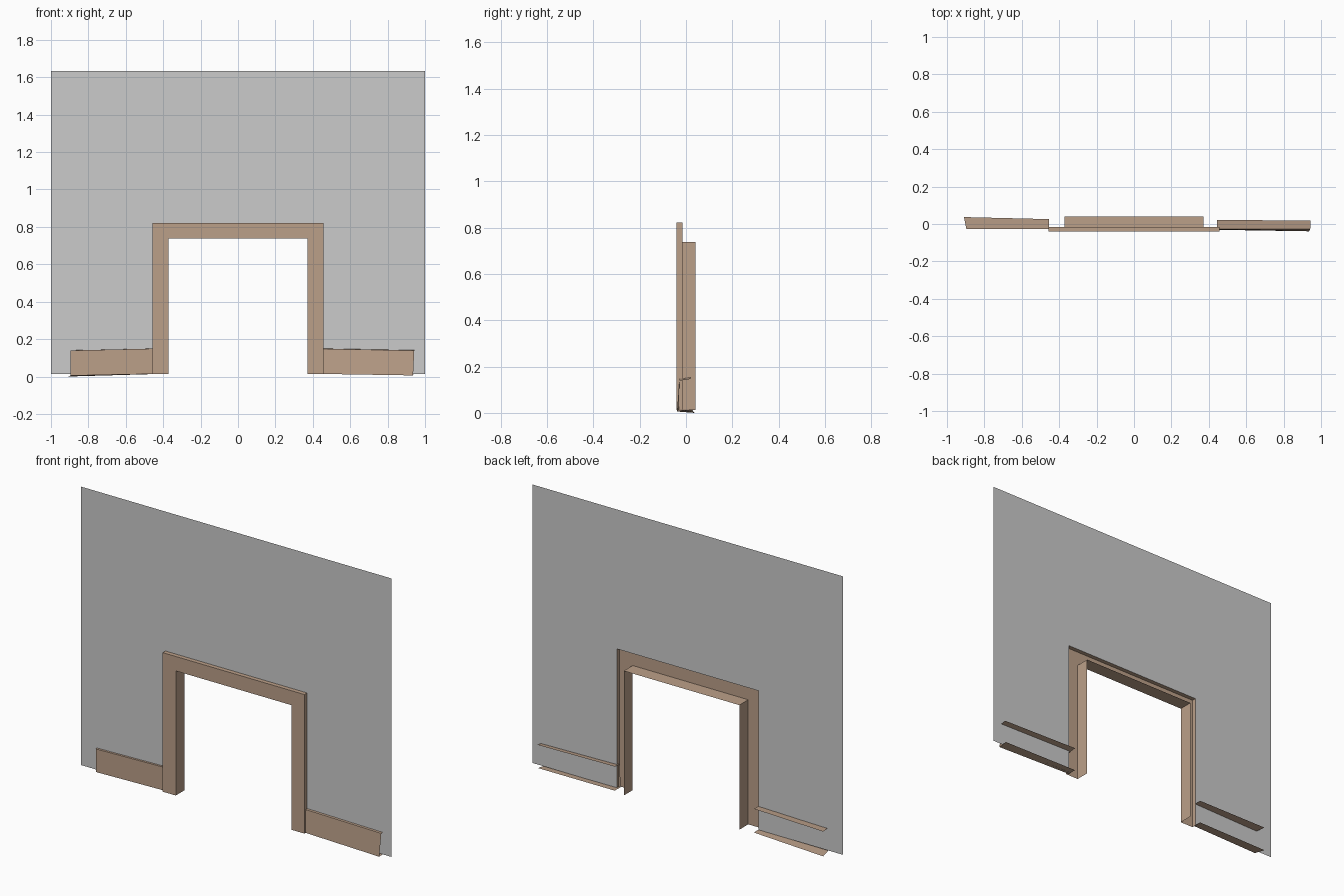
import bpy

if "Cube" in bpy.data.objects:
    bpy.data.objects.remove(bpy.data.objects["Cube"])

brown = bpy.data.materials.new("brown_wood")
brown.diffuse_color = (0.5, 0.35, 0.25, 1)
brown.use_nodes = True
brown.node_tree.nodes["Principled BSDF"].inputs["Base Color"].default_value = brown.diffuse_color


def sheet(name, verts, faces, mat=None):
    mesh = bpy.data.meshes.new(name)
    mesh.from_pydata(verts, [], faces)
    mesh.update()
    obj = bpy.data.objects.new(name, mesh)
    bpy.context.collection.objects.link(obj)
    if mat:
        mesh.materials.append(mat)
    return obj


def arch(half, top, y, base=0.013):
    """Door-shaped open path: up the left side, across, down the right."""
    return [(-half, y, base), (-half, y, top), (half, y, top), (half, y, base)]


FRONT, WALL, BACK = -0.041, -0.016, 0.041
OUT, IN, OUT_TOP, IN_TOP = 0.456, 0.372, 0.822, 0.738


# Strips joining consecutive arches
def arch_strips(name, paths, mat=None):
    verts = [v for p in paths for v in p]
    faces = [(4 * r + i, 4 * r + i + 1, 4 * r + i + 5, 4 * r + i + 4)
             for r in range(len(paths) - 1) for i in range(3)]
    return sheet(name, verts, faces, mat)


# Wall sheet with a door opening matching the casing outline
arch_strips("wall", [arch(1.0, 1.633, WALL), arch(OUT, OUT_TOP, WALL)])

# Door casing: outer return, front face, then the deep inner jamb
arch_strips("door_casing", [
    arch(OUT, OUT_TOP, WALL), arch(OUT, OUT_TOP, FRONT),
    arch(IN, IN_TOP, FRONT), arch(IN, IN_TOP, BACK)], brown)


# Baseboards: open channels with top flap, front face and bottom flap
# Each end lists: top back, top front, bottom front, bottom back
def baseboard(name, inner, outer):
    sheet(name, inner + outer, [(i, i + 1, i + 5, i + 4) for i in range(3)], brown)


baseboard("left_baseboard",
          [(-0.455, 0.026, 0.151), (-0.455, -0.027, 0.149),
           (-0.455, -0.027, 0.014), (-0.455, 0.026, 0.013)],
          [(-0.909, 0.037, 0.144), (-0.896, -0.028, 0.139),
           (-0.896, -0.028, 0.005), (-0.909, 0.037, 0.0)])
baseboard("right_baseboard",
          [(0.444, 0.022, 0.155), (0.444, -0.028, 0.148),
           (0.444, -0.031, 0.014), (0.444, 0.022, 0.015)],
          [(0.945, 0.018, 0.146), (0.942, -0.028, 0.139),
           (0.936, -0.039, 0.006), (0.940, 0.018, 0.012)])
